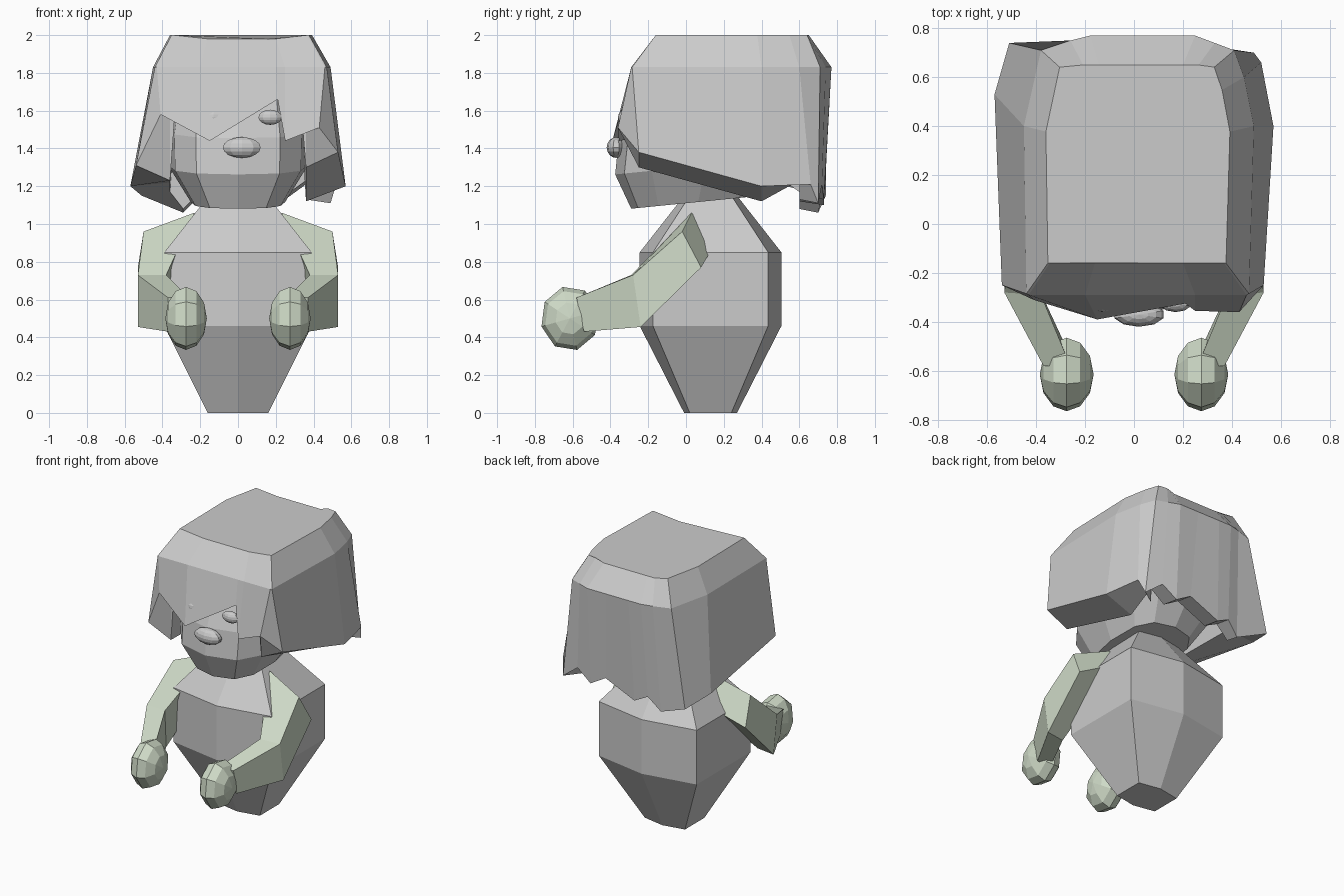
import bpy, bmesh
from math import sin, cos, pi
from mathutils import Matrix, Vector

if "Cube" in bpy.data.objects:
    bpy.data.objects.remove(bpy.data.objects["Cube"])


def make(name, bm, mat=None):
    bmesh.ops.remove_doubles(bm, verts=bm.verts, dist=0.0005)
    bmesh.ops.recalc_face_normals(bm, faces=bm.faces)
    me = bpy.data.meshes.new(name)
    bm.to_mesh(me)
    bm.free()
    ob = bpy.data.objects.new(name, me)
    bpy.context.collection.objects.link(ob)
    if mat:
        me.materials.append(mat)
    return ob


def loft(name, rings, mat=None):
    """Skin a stack of equal-sized rings and cap both ends."""
    bm = bmesh.new()
    vs = [[bm.verts.new(p) for p in r] for r in rings]
    n = len(rings[0])
    for a, b in zip(vs, vs[1:]):
        for i in range(n):
            j = (i + 1) % n
            bm.faces.new((a[i], a[j], b[j], b[i]))
    bm.faces.new(vs[0])
    bm.faces.new(vs[-1])
    return make(name, bm, mat)


def ball(name, loc, radii, seg, rings, rot=None, mat=None):
    bm = bmesh.new()
    bmesh.ops.create_uvsphere(bm, u_segments=seg, v_segments=rings, radius=1)
    m = Matrix.Translation(loc) @ Matrix.Diagonal((*radii, 1))
    if rot:
        m = m @ rot
    bmesh.ops.transform(bm, matrix=m, verts=bm.verts)
    return make(name, bm, mat)


def clamp(v, lo, hi):
    return max(lo, min(hi, v))


green = bpy.data.materials.new("pale_green")
green.diffuse_color = (0.62, 0.70, 0.57, 1)
green.use_nodes = True
green.node_tree.nodes["Principled BSDF"].inputs["Base Color"].default_value = green.diffuse_color

# six-sided tapering body
CY = 0.13


def hexagon(z, x, y_side, y_mid):
    pts = [(0, -y_mid), (x, -y_side), (x, y_side), (0, y_mid), (-x, y_side), (-x, -y_side)]
    return [(px, CY + py, z) for px, py in pts]


loft("body", [hexagon(0, .16, .11, .14), hexagon(.46, .39, .305, .375),
              hexagon(.85, .39, .305, .375), hexagon(1.15, .155, .11, .14)])

# arms (square section: shoulder, elbow, wrist) and hands
arm = [
    [(.50, -.02, .96), (.53, .08, .77), (.27, .15, .89), (.23, .03, 1.06)],
    [(.53, -.28, .73), (.53, -.24, .455), (.39, -.26, .455), (.38, -.29, .73)],
    [(.37, -.58, .61), (.37, -.54, .43), (.26, -.54, .43), (.26, -.58, .61)],
]
for side, s in (("left", -1), ("right", 1)):
    loft(side + "_arm", [[(s * x, y, z) for x, y, z in r] for r in arm], green)
    turn = Matrix.Rotation(0.25, 4, 'X') @ Matrix.Rotation(pi / 2, 4, 'Y')
    ball(side + "_hand", (s * .275, -.615, .5), (.11, .155, .172), 8, 6, turn, green)


# rounded boxy head with a jaw rising to the back
def head_ring(z, rx, y0, y1, n=12):
    out = []
    for i in range(n):
        a = 2 * pi * i / n
        c, s = cos(a), sin(a)
        x = rx * (abs(c) ** .75) * (1 if c > 0 else -1)
        y = (y0 + y1) / 2 + (y1 - y0) / 2 * (abs(s) ** .75) * (1 if s > 0 else -1)
        out.append((x, y, z + .1 * (y + .3)))
    return out


loft("head", [head_ring(1.08, .25, -.29, .42), head_ring(1.27, .37, -.375, .58),
              head_ring(1.46, .375, -.355, .6), head_ring(1.68, .34, -.26, .55),
              head_ring(1.8, .22, -.15, .45)])

# nose and eyes
ball("nose", (.02, -.37, 1.405), (.105, .05, .055), 10, 8)
for side, x in (("left", -.13), ("right", .17)):
    ball(side + "_eye", (x, -.325, 1.565), (.065, .035, .04), 10, 8)

# hair: each column gives rim x, y then lower edge x, y, z, going round from the fringe
columns = [
    (-.43, -.29, -.41, -.31, 1.58), (-.20, -.29, -.15, -.39, 1.44),
    (.20, -.29, .21, -.325, 1.66), (.25, -.29, .25, -.355, 1.44),
    (.46, -.29, .43, -.36, 1.51), (.47, -.285, .53, -.25, 1.38),
    (.49, .40, .57, .40, 1.20), (.45, .60, .52, .66, 1.21),
    (.41, .71, .49, .70, 1.11), (.33, .74, .36, .72, 1.21),
    (.25, .77, .25, .73, 1.13), (.10, .77, .13, .73, 1.20),
    (-.08, .77, -.10, .73, 1.10), (-.18, .77, -.20, .72, 1.15),
    (-.26, .75, -.29, .70, 1.06), (-.38, .71, -.51, .74, 1.15),
    (-.45, .40, -.57, .53, 1.20), (-.44, -.285, -.54, -.25, 1.31),
]
top, rim, edge, lip, inside = [], [], [], [], []
for mx, my, bx, by, bz in columns:
    tx = mx * .8
    top.append((tx, clamp(.25 + (my - .25) * .85, -.16, .65), 1.98 if abs(tx) < .22 else 2.0))
    rim.append((mx, my, 1.83))
    edge.append((bx, by, bz))
    ix, iy = clamp(bx, -.36, .36), clamp(by, -.25, .6)
    drop = .08 if abs(bx) > .5 and by < .5 else -.02
    lip.append((ix, iy, bz - drop))
    inside.append((ix * .9, iy, 1.72))
loft("hair", [top, rim, edge, lip, inside])
